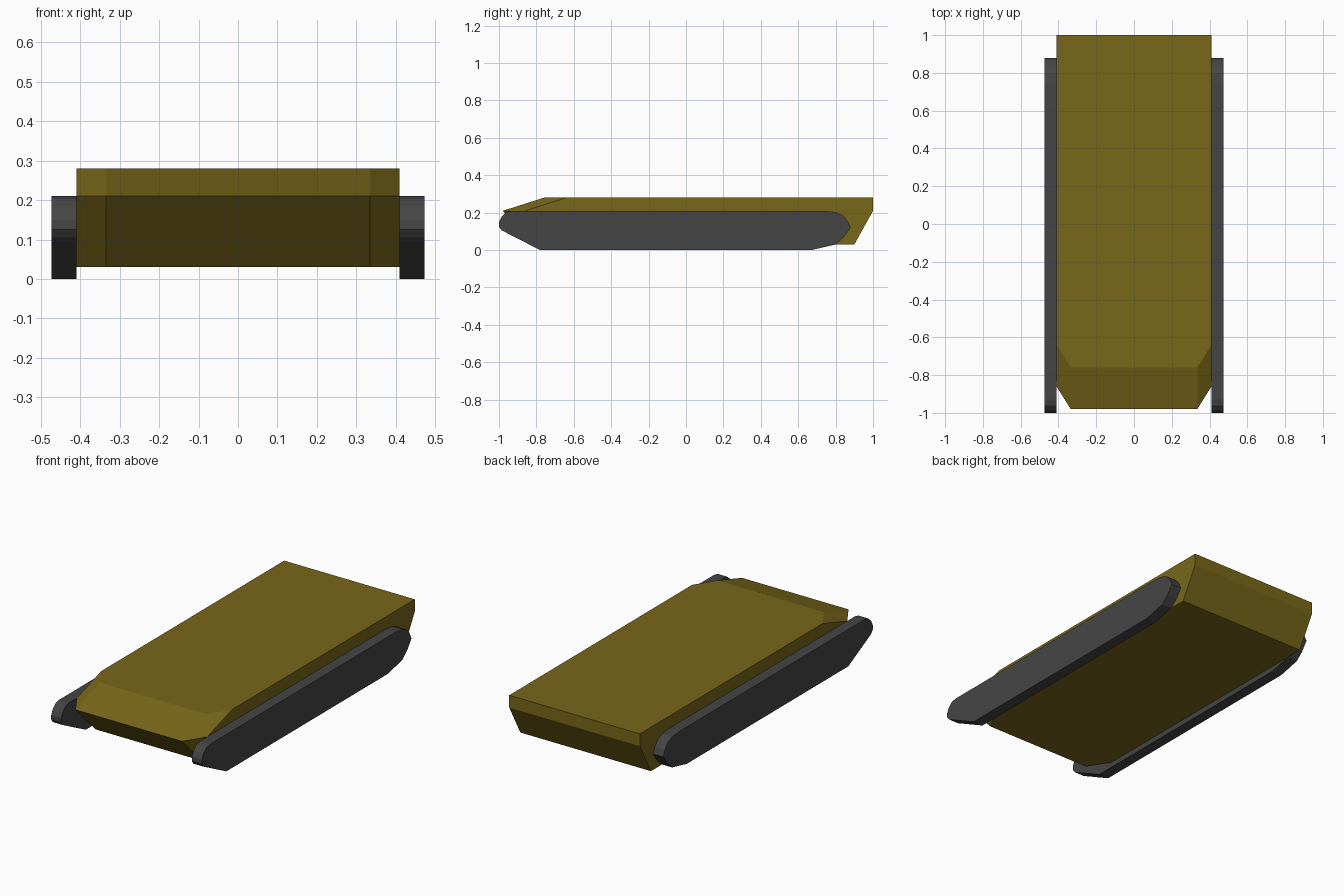
import bpy, bmesh

if "Cube" in bpy.data.objects:
    bpy.data.objects.remove(bpy.data.objects["Cube"])

def material(name, color):
    m = bpy.data.materials.new(name)
    m.diffuse_color = color
    m.use_nodes = True
    m.node_tree.nodes["Principled BSDF"].inputs["Base Color"].default_value = m.diffuse_color
    return m

def loft(name, loops, mat):
    """Closed solid through a stack of matching point loops."""
    bm = bmesh.new()
    rings = [[bm.verts.new(p) for p in loop] for loop in loops]
    n = len(rings[0])
    bm.faces.new(rings[0])
    bm.faces.new(rings[-1])
    for a, b in zip(rings, rings[1:]):
        for i in range(n):
            j = (i + 1) % n
            bm.faces.new((a[i], a[j], b[j], b[i]))
    bmesh.ops.recalc_face_normals(bm, faces=bm.faces)
    me = bpy.data.meshes.new(name)
    bm.to_mesh(me)
    bm.free()
    me.materials.append(mat)
    ob = bpy.data.objects.new(name, me)
    bpy.context.collection.objects.link(ob)
    return ob

olive = material("olive_paint", (0.19, 0.135, 0.01, 1))
dark = material("dark_track", (0.06, 0.06, 0.06, 1))

# Hull: plan outline with chamfered front corners, shifted at each level
def hull_loop(z, front, rear, w=0.41, nose=0.335, cut=0.12):
    half = [(nose, front), (w, front + cut), (w, rear)]
    return [(x, y, z) for x, y in half] + [(-x, y, z) for x, y in reversed(half)]

loft("hull", [hull_loop(0.03, -0.80, 0.90),
              hull_loop(0.21, -0.98, 1.00),
              hull_loop(0.28, -0.76, 1.00)], olive)

# Tracks: side profile extruded outward on both sides
profile = [(-0.78, 0), (0.67, 0), (0.80, 0.03), (0.845, 0.07), (0.88, 0.12),
           (0.865, 0.155), (0.84, 0.185), (0.80, 0.203), (0.74, 0.21),
           (-0.93, 0.21), (-0.96, 0.203), (-0.985, 0.18), (-1.0, 0.15),
           (-1.0, 0.125), (-0.985, 0.105)]
for side, s in (("left", -1), ("right", 1)):
    loft(side + "_track", [[(s * x, y, z) for y, z in profile]
                           for x in (0.41, 0.473)], dark)
